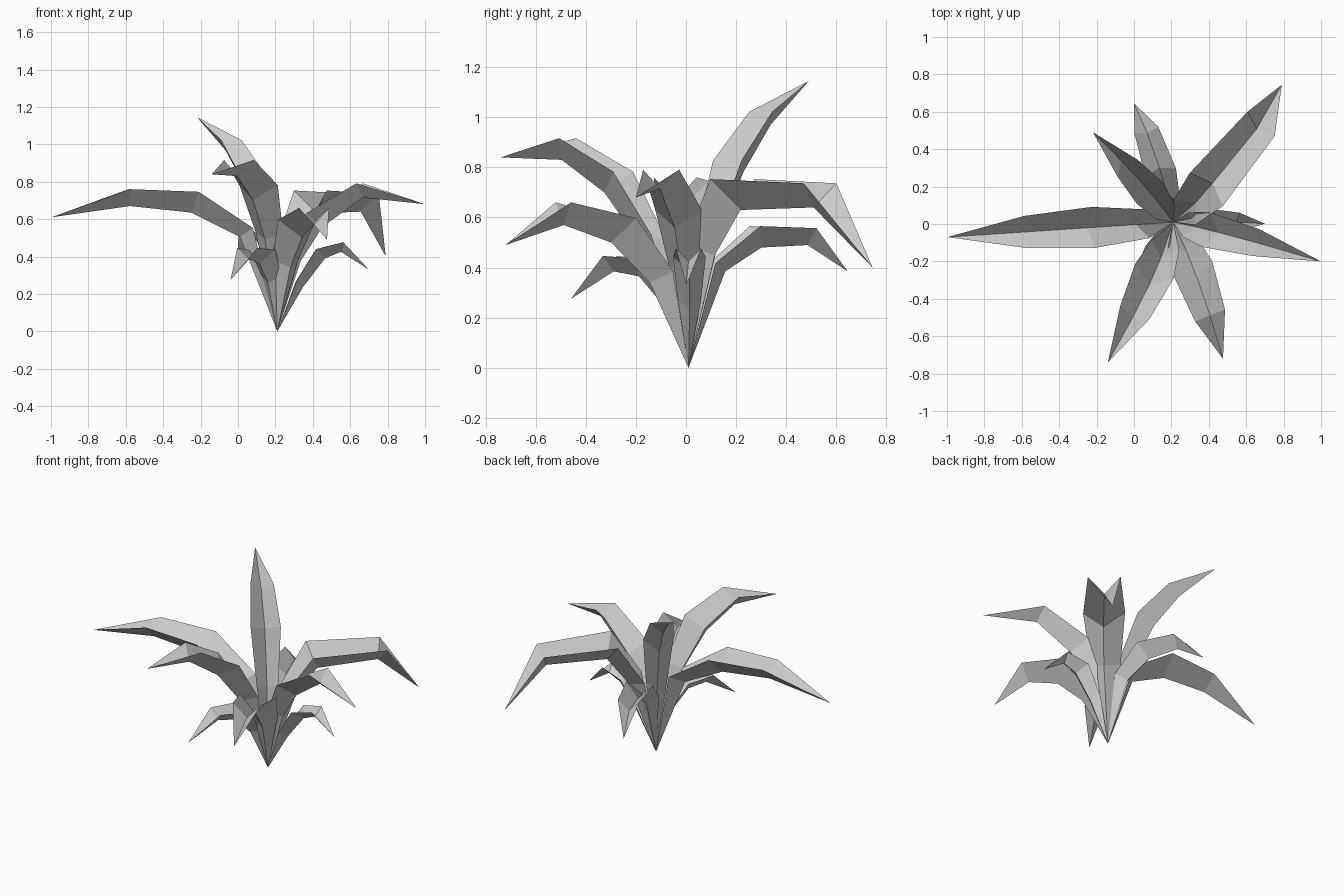
import bpy
import math
from mathutils import Vector

default_cube = bpy.data.objects.get("Cube")
if default_cube:
    bpy.data.objects.remove(default_cube, do_unlink=True)

# One flat colour for the whole plant
leaf_grey = bpy.data.materials.new("leaf_grey")
leaf_grey.use_nodes = True
colour = (0.6, 0.6, 0.6, 1)
leaf_grey.diffuse_color = colour
leaf_grey.node_tree.nodes["Principled BSDF"].inputs["Base Color"].default_value = colour

ROOT = Vector((0.21, 0.01, 0))
WIDTH_PROFILE = (0.7, 1, 0.78)   # share of the half width at each section
FOLD = 1.05                      # edge lift compared with half width


def place(angle, distance, side, height):
    """Point at a distance along a heading, shifted sideways and up."""
    outward = Vector((math.cos(angle), math.sin(angle), 0))
    sideways = Vector((-outward.y, outward.x, 0))
    return ROOT + outward * distance + sideways * side + Vector((0, 0, height))


def make_leaf(name, heading, width, rib, turn=0):
    """Folded leaf: a rib path (distance, height) with two raised edges.
    The turn swings the inner sections away from the tip heading."""
    path = [Vector((0, 0))] + [Vector(p) for p in rib]
    verts = [ROOT]
    for i, share in enumerate(WIDTH_PROFILE, start=1):
        angle = math.radians(heading + turn * (len(path) - 1 - i) / 2)
        along = (path[i + 1] - path[i - 1]).normalized()
        half = width * share
        edge = path[i] + Vector((-along.y, along.x)) * half * FOLD
        verts += [place(angle, edge.x, half, edge.y),
                  place(angle, path[i].x, 0, path[i].y),
                  place(angle, edge.x, -half, edge.y)]
    verts.append(place(math.radians(heading), path[-1].x, 0, path[-1].y))

    # Fans at both ends, two strips between neighbouring sections
    tip = len(verts) - 1
    faces = []
    for side in (0, 1):
        faces.append((0, side + 2, side + 1))
        for start in range(1, tip - 3, 3):
            a = start + side
            faces.append((a, a + 1, a + 4, a + 3))
        last = tip - 3 + side
        faces.append((last, last + 1, tip))

    mesh = bpy.data.meshes.new(name)
    mesh.from_pydata(verts, [], faces)
    mesh.materials.append(leaf_grey)
    mesh.update()
    leaf = bpy.data.objects.new(name, mesh)
    bpy.context.collection.objects.link(leaf)
    return leaf


# Long leaves
make_leaf("long_right_leaf", heading=183.8, width=0.11,
          rib=[(0.2, 0.505), (0.46, 0.635), (0.79, 0.67), (1.21, 0.61)])
make_leaf("back_left_leaf", heading=51.7, width=0.125, turn=-7,
          rib=[(0.16, 0.45), (0.295, 0.63), (0.67, 0.64), (0.936, 0.4)])
make_leaf("tall_back_leaf", heading=131.8, width=0.09, turn=-3,
          rib=[(0.13, 0.47), (0.28, 0.78), (0.43, 0.97), (0.644, 1.145)])
make_leaf("front_right_leaf", heading=245, width=0.11, turn=4,
          rib=[(0.2, 0.49), (0.36, 0.7), (0.55, 0.83), (0.828, 0.84)])

# Middle leaves
make_leaf("left_leaf", heading=-14.9, width=0.095, turn=2,
          rib=[(0.13, 0.38), (0.25, 0.56), (0.47, 0.715), (0.817, 0.68)])
make_leaf("front_left_leaf", heading=-70, width=0.11, turn=3,
          rib=[(0.17, 0.34), (0.335, 0.5), (0.535, 0.57), (0.777, 0.49)])
make_leaf("back_leaf", heading=108.3, width=0.085, turn=-4,
          rib=[(0.15, 0.385), (0.3, 0.48), (0.495, 0.49), (0.669, 0.385)])

# Small low leaves
make_leaf("small_front_leaf", heading=242, width=0.078, turn=2,
          rib=[(0.12, 0.26), (0.22, 0.365), (0.335, 0.385), (0.532, 0.275)])
make_leaf("small_left_leaf", heading=-1, width=0.065, turn=2,
          rib=[(0.14, 0.24), (0.255, 0.39), (0.34, 0.425), (0.49, 0.33)])
